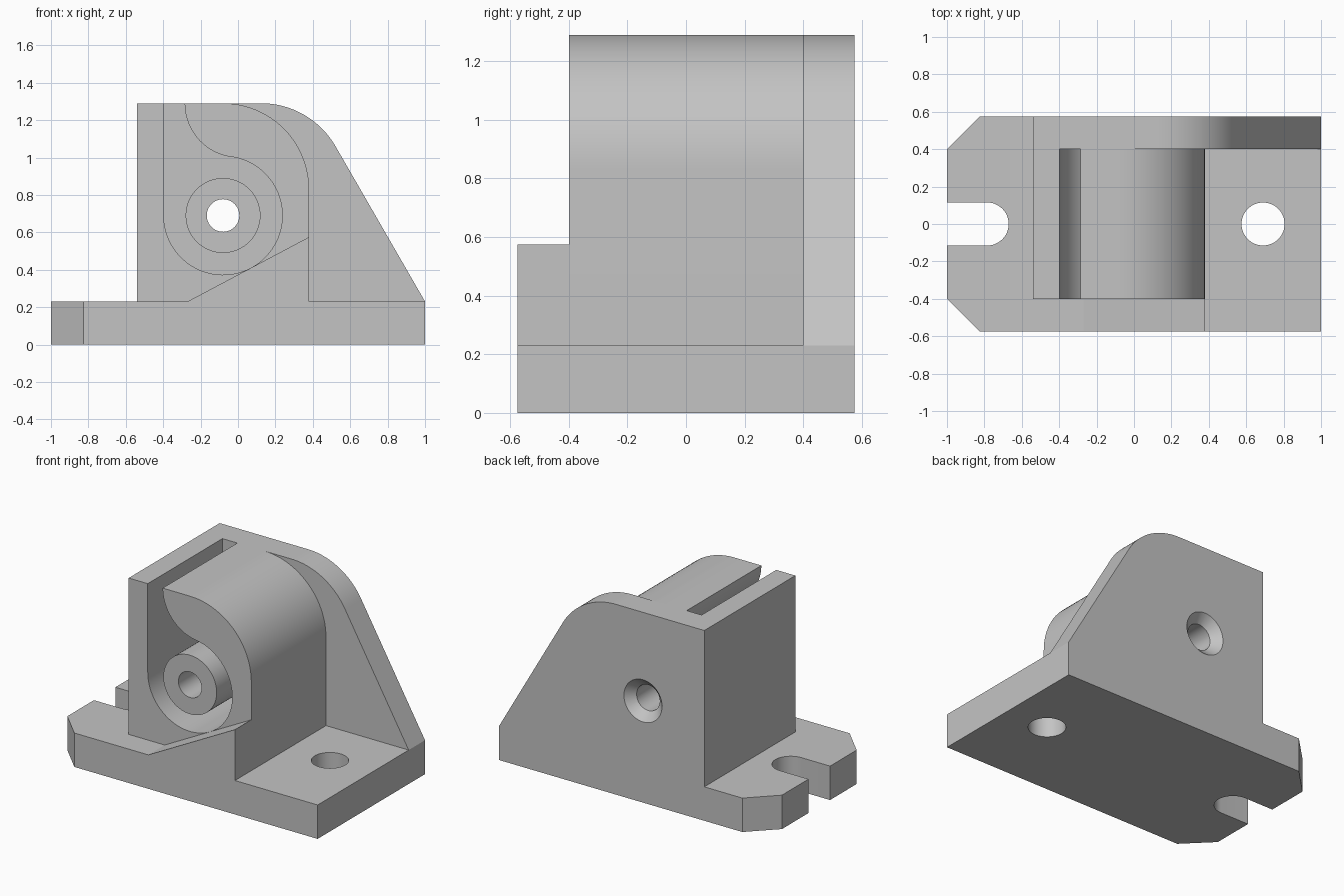
import bpy, bmesh
from math import sin, cos, radians
from mathutils import Matrix, Vector

cube = bpy.data.objects.get("Cube")
if cube:
    bpy.data.objects.remove(cube, do_unlink=True)

grey = bpy.data.materials.new("plain grey")
grey.use_nodes = True
grey.diffuse_color = (0.55, 0.55, 0.55, 1)
grey.node_tree.nodes["Principled BSDF"].inputs["Base Color"].default_value = grey.diffuse_color

BASE_TOP, TOP = 0.23, 1.29
FRONT, BACK = -0.4, 0.575
BORE = (-0.08, 0.69)


def arc(cx, cy, r, start, end, steps=24):
    angles = [radians(start + (end - start) * i / steps) for i in range(steps + 1)]
    return [(cx + r * cos(a), cy + r * sin(a)) for a in angles]


def make_object(name, bm):
    bmesh.ops.recalc_face_normals(bm, faces=bm.faces[:])
    mesh = bpy.data.meshes.new(name)
    bm.to_mesh(mesh)
    bm.free()
    mesh.materials.append(grey)
    obj = bpy.data.objects.new(name, mesh)
    bpy.context.collection.objects.link(obj)
    return obj


def extrude(name, profile, start, end, along_y=True):
    """Extrude an x-z profile along y, or an x-y profile along z."""
    bm = bmesh.new()
    place = (lambda u, v: (u, start, v)) if along_y else (lambda u, v: (u, v, start))
    face = bm.faces.new([bm.verts.new(place(u, v)) for u, v in profile])
    moved = bmesh.ops.extrude_face_region(bm, geom=[face])["geom"]
    axis = Vector((0, 1, 0)) if along_y else Vector((0, 0, 1))
    bmesh.ops.translate(bm, vec=axis * (end - start),
                        verts=[g for g in moved if isinstance(g, bmesh.types.BMVert)])
    return make_object(name, bm)


def cone(name, centre, r1, r2, depth, along_y=True):
    bm = bmesh.new()
    turn = Matrix.Rotation(radians(-90 if along_y else 0), 4, "X")
    bmesh.ops.create_cone(bm, cap_ends=True, segments=64, radius1=r1, radius2=r2,
                          depth=depth, matrix=Matrix.Translation(centre) @ turn)
    return make_object(name, bm)


def finish(obj, cutters=()):
    """Cut the holes, then smooth the curved faces."""
    bpy.ops.object.select_all(action="DESELECT")
    bpy.context.view_layer.objects.active = obj
    obj.select_set(True)
    for cutter in cutters:
        mod = obj.modifiers.new("hole", "BOOLEAN")
        mod.operation, mod.solver, mod.object = "DIFFERENCE", "EXACT", cutter
        bpy.ops.object.modifier_apply(modifier=mod.name)
    bpy.ops.object.shade_smooth_by_angle(angle=radians(30))


# Hole cutters
bx, bz = BORE
bore = cone("bore_cutter", (bx, 0, bz), 0.087, 0.087, 2)
countersink = cone("countersink_cutter", (bx, BACK, bz), 0.068, 0.218, 0.15)
bolt_hole = cone("bolt_hole_cutter", (0.69, 0, 0), 0.115, 0.115, 1, along_y=False)

# Base plate with clipped corners and an open slot on one end
outline = [(-1, 0.4), (-0.825, BACK), (1, BACK), (1, -BACK), (-0.825, -BACK), (-1, -0.4),
           (-1, -0.115)] + arc(-0.785, 0, 0.115, -90, 90) + [(-1, 0.115)]
finish(extrude("base_plate", outline, 0, BASE_TOP, along_y=False), [bolt_hole])

# Back plate with a rounded shoulder and sloping side
plate = [(-0.54, BASE_TOP), (1, BASE_TOP)] + arc(0.123, 0.83, 0.46, 30, 90) + [(-0.54, TOP)]
finish(extrude("back_plate", plate, 0.4, BACK), [bore, countersink])

# Housing wall wrapped around the cavity, open at the top
housing = [(-0.54, BASE_TOP), (0.38, BASE_TOP)]
housing += arc(-0.08, 0.83, 0.46, 0, 90)
housing += arc(0.005, TOP, 0.29, 180, 261.9)
housing += arc(bx, bz, 0.317, 79, -180, 64)
housing += [(-0.397, TOP), (-0.54, TOP)]
finish(extrude("housing", housing, FRONT, 0.4))

# Boss inside the cavity
finish(cone("boss", (bx, 0, bz), 0.2, 0.2, 0.8), [bore])

# Sloped rib in front of the housing
finish(extrude("front_wedge", [(-0.27, BASE_TOP), (0.38, BASE_TOP), (0.38, 0.575)], -BACK, FRONT))

for cutter in (bore, countersink, bolt_hole):
    bpy.data.objects.remove(cutter, do_unlink=True)
